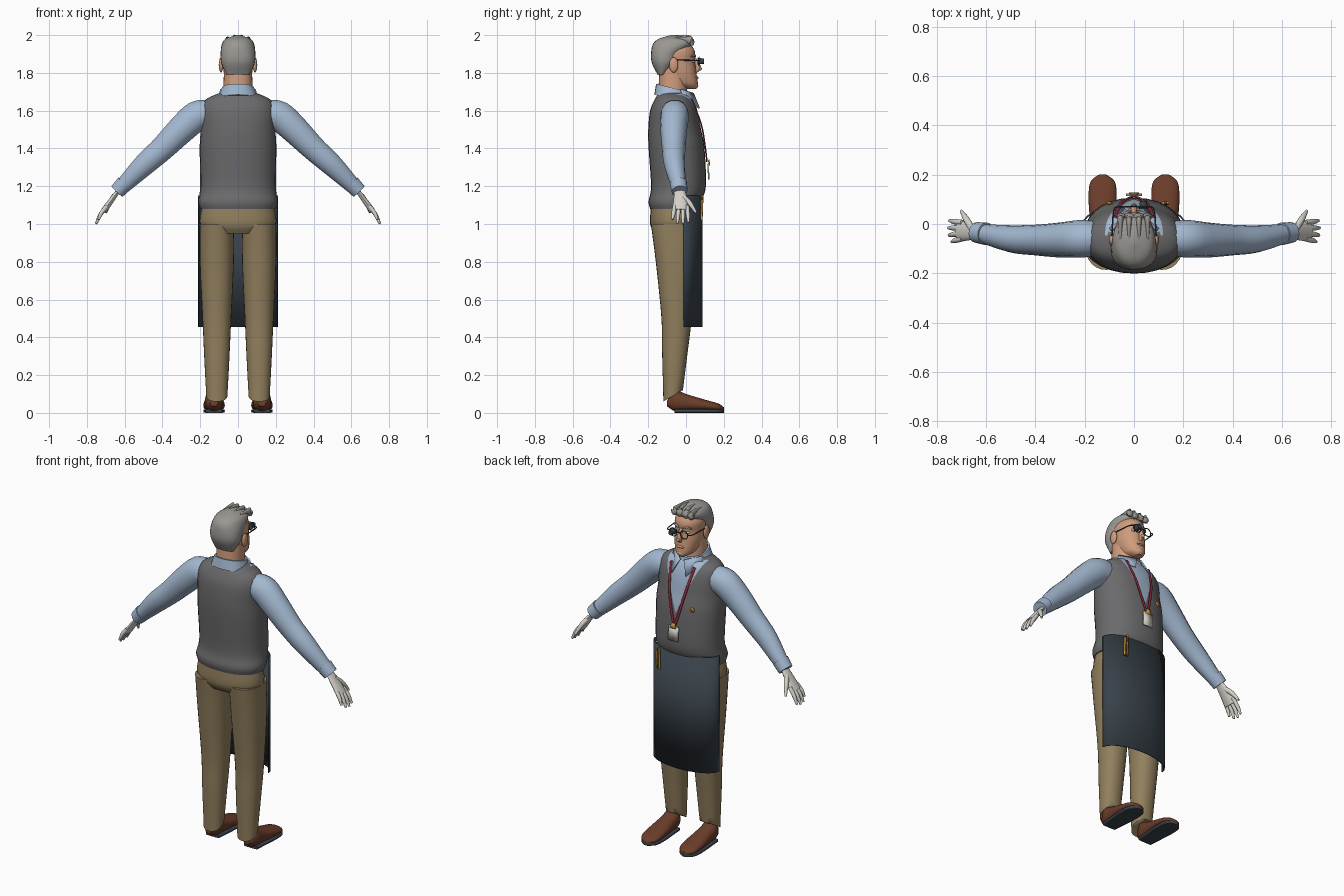
import bpy, bmesh, math
from mathutils import Vector, Matrix

cube = bpy.data.objects.get("Cube")
if cube:
    bpy.data.objects.remove(cube)


def material(name, code):
    channels = [part / 255 for part in bytes.fromhex(code)]
    colour = [((value + 0.055) / 1.055) ** 2.4 for value in channels] + [1]
    mat = bpy.data.materials.new(name)
    mat.use_nodes = True
    mat.diffuse_color = colour
    mat.node_tree.nodes["Principled BSDF"].inputs["Base Color"].default_value = colour
    return mat


VEST = material("vest_grey", "6b6a6c")
SHIRT = material("shirt_blue", "a3b8d0")
TAN = material("trouser_tan", "92805e")
DARK = material("charcoal", "39424a")
SKIN = material("skin", "cf9c7c")
HAIR = material("hair_grey", "9b9893")
SHOE = material("shoe_brown", "6b3d2a")
PALE = material("glove_white", "d3d1c9")
RED = material("lanyard_red", "8a2a3c")
GOLD = material("gold", "c49a3c")


def finish(name, bm, mat, mirror=False, thick=0):
    bmesh.ops.recalc_face_normals(bm, faces=bm.faces)
    mesh = bpy.data.meshes.new(name)
    bm.to_mesh(mesh)
    bm.free()
    mesh.materials.append(mat)
    mesh.shade_smooth()
    mesh.set_sharp_from_angle(angle=0.8)
    part = bpy.data.objects.new(name, mesh)
    bpy.context.collection.objects.link(part)
    if thick:
        part.modifiers.new("thickness", "SOLIDIFY").thickness = thick
    if mirror:
        part.modifiers.new("mirror", "MIRROR")
    return part


def smooth_rows(rows, steps):
    # Catmull-Rom curve through the section rows
    result = []
    padded = [rows[0], *rows, rows[-1]]
    for before, start, end, after in zip(padded, padded[1:], padded[2:], padded[3:]):
        for step in range(steps):
            t = step / steps
            result.append([b + t * (c - a) / 2 + t * t * (a - 2.5 * b + 2 * c - d / 2)
                           + t ** 3 * (1.5 * (b - c) + (d - a) / 2)
                           for a, b, c, d in zip(before, start, end, after)])
    return result + [list(rows[-1])]


def bridge_rings(rings, power, segments):
    # each ring is a centre and two half axes of a superellipse
    bm = bmesh.new()
    loops = []
    for centre, across, along in rings:
        loop = []
        for i in range(segments):
            angle = math.tau * i / segments
            c, s = [math.copysign(abs(f) ** (2 / power), f) for f in (math.cos(angle), math.sin(angle))]
            loop.append(bm.verts.new(centre + across * c + along * s))
        loops.append(loop)
    for lower, upper in zip(loops, loops[1:]):
        for i in range(segments):
            bm.faces.new((lower[i - 1], lower[i], upper[i], upper[i - 1]))
    bm.faces.new(loops[0])
    bm.faces.new(loops[-1])
    return bm


def stack(rows, x=0, upright=True, power=2.2, steps=5):
    # row: position, centre, half width, half depth (half height when not upright)
    rings = []
    for position, middle, width, depth in smooth_rows(rows, steps):
        centre = (x, middle, position) if upright else (x, position, middle)
        along = (0, depth, 0) if upright else (0, 0, depth)
        rings.append((Vector(centre), Vector((width, 0, 0)), Vector(along)))
    return bridge_rings(rings, power, 28)


def tube(rows, flat=1, steps=4, segments=14):
    # row: point and radius; flat scales the second radius
    rows = smooth_rows(rows, steps)
    points = [Vector(row[:3]) for row in rows]
    rings = []
    for i, point in enumerate(points):
        heading = (points[min(i + 1, len(points) - 1)] - points[max(i - 1, 0)]).normalized()
        guide = Vector((0, 1, 0)) if abs(heading.y) < 0.8 else Vector((1, 0, 0))
        side = heading.cross(guide).normalized()
        radius = rows[i][-1]
        rings.append((point, side.cross(heading) * radius, side * radius * flat))
    return bridge_rings(rings, 2, segments)


def lean(bm, slope, below):
    for vert in bm.verts:
        if vert.co.z < below:
            vert.co.z += slope * (vert.co.y + .07)
    return bm


def ball(name, location, size, mat, mirror=False):
    bm = bmesh.new()
    bmesh.ops.create_uvsphere(bm, u_segments=20, v_segments=12, radius=1,
                              matrix=Matrix.LocRotScale(Vector(location), None, Vector(size)))
    finish(name, bm, mat, mirror)


def plate(name, corners, mat, mirror=False):
    bm = bmesh.new()
    bm.faces.new([bm.verts.new(corner) for corner in corners])
    finish(name, bm, mat, mirror, thick=.008)


# Vest, cut along the V neck so the shirt shows
bm = stack([(1.08, -.065, .2, .125), (1.12, -.06, .21, .138), (1.2, -.04, .2, .145), (1.4, -.05, .203, .148),
            (1.5, -.06, .198, .14), (1.6, -.065, .198, .125), (1.66, -.065, .17, .1), (1.7, -.07, .08, .07)])


def on_chest(item):
    return all(vert.co.y > -.05 and vert.co.z > 1.3 for vert in item.verts)


for side in (1, -1):
    faces = [face for face in bm.faces if on_chest(face)]
    edges = {edge for face in faces for edge in face.edges}
    verts = {vert for face in faces for vert in face.verts}
    bmesh.ops.bisect_plane(bm, geom=[*faces, *edges, *verts], plane_co=(0, 0, 1.39), plane_no=(side, 0, -.4))
for face in bm.faces:
    middle = face.calc_center_median()
    face.material_index = int(on_chest(face) and abs(middle.x) < .4 * (middle.z - 1.39))
finish("vest", bm, VEST).data.materials.append(SHIRT)

# Collar
finish("collar", lean(stack([(1.66, -.068, .108, .1), (1.72, -.07, .086, .088)]), slope=-.25, below=2), SHIRT)
plate("collar_points", [(.01, .036, 1.69), (.09, -.03, 1.71), (.1, -.02, 1.67), (.045, .068, 1.61)], SHIRT, mirror=True)

# Sleeves and cuffs
finish("sleeves", tube([(.16, -.06, 1.58, .072), (.22, -.06, 1.57, .076), (.3, -.065, 1.5, .071), (.4, -.065, 1.4, .062),
                        (.5, -.06, 1.31, .055), (.63, -.035, 1.18, .036)], flat=1.08), SHIRT, mirror=True)
finish("cuffs", tube([(.6, -.04, 1.215, .046), (.64, -.034, 1.173, .042)]), SHIRT, mirror=True)

# Gloved hands with four fingers and a thumb
finish("palms", tube([(.63, -.035, 1.18, .027), (.66, -.03, 1.14, .035), (.71, -.03, 1.07, .042)], flat=.4), PALE, mirror=True)
for i, reach in enumerate((.92, 1, .96, .75)):
    knuckle = Vector((.695, .006 - .022 * i, 1.095))
    tip = knuckle + Vector((.057, .008 * (1 - i), -.095)) * reach
    joint = knuckle.lerp(tip, .5) + Vector((.006, 0, 0))
    finish("fingers", tube([(*knuckle, .011), (*joint, .011), (*tip, .006)]), PALE, mirror=True)
finish("thumbs", tube([(.655, -.02, 1.15, .014), (.68, .02, 1.11, .013), (.7, .053, 1.06, .006)]), PALE, mirror=True)

# Trousers with a slanted hem
finish("trouser_hips", stack([(1.1, -.07, .19, .115), (1, -.068, .202, .122), (.95, -.065, .15, .1)]), TAN)
legs = stack([(1, -.068, .09, .118), (.8, -.055, .09, .105), (.5, -.05, .076, .08), (.3, -.06, .067, .066),
              (.09, -.07, .056, .05)], x=.112)
finish("trouser_legs", lean(legs, slope=.6, below=.1), TAN, mirror=True)

# Shoes and the soles that follow their outline
outline = [(-.1, .05, .02, .015), (-.06, .065, .045, .055), (0, .055, .05, .045), (.1, .04, .057, .03),
           (.17, .03, .05, .02), (.2, .02, .015, .01)]
finish("shoes", stack(outline, x=.127, upright=False), SHOE, mirror=True)
soles = [(position, .01, width, .01) for position, _, width, _ in outline[1:]]
finish("soles", stack(soles, x=.127, upright=False, power=5), DARK, mirror=True)

# Apron: a curved sheet
bm = bmesh.new()
columns = []
for i in range(33):
    angle = math.pi * (i / 32 - .5)
    columns.append([bm.verts.new((.213 * math.sin(angle), .1 * math.cos(angle) - .012, z)) for z in (.455, 1.15)])
for (low, high), (next_low, next_high) in zip(columns, columns[1:]):
    bm.faces.new((low, next_low, next_high, high))
finish("apron", bm, DARK, thick=.006)

# Pencils in the apron
for x, top, mat in ((.118, 1.15, GOLD), (.127, 1.14, SHOE), (.136, 1.13, GOLD)):
    finish("pencil", tube([(x, .082, 1.02, .006), (x, .086, top, .006)]), mat)

# Lanyard, badge and pin
finish("lanyard", tube([(.078, .03, 1.66, .004), (.055, .08, 1.53, .004), (.03, .1, 1.42, .004),
                        (.006, .111, 1.33, .004)], flat=2), RED, mirror=True)
plate("badge", [(-.032, .116, 1.235), (.032, .116, 1.235), (.032, .114, 1.32), (-.032, .114, 1.32)], PALE)
plate("badge_clip", [(-.02, .119, 1.31), (.02, .119, 1.31), (.01, .117, 1.34), (-.01, .117, 1.34)], GOLD)
ball("pin", (-.1, .083, 1.43), (.014, .006, .014), GOLD)
ball("pin_centre", (-.1, .088, 1.43), (.006, .004, .006), RED)

# Neck and head
finish("neck", stack([(1.65, -.07, .08, .08), (1.82, -.07, .074, .07)]), SKIN)
finish("head", stack([(1.715, .03, .02, .025), (1.74, -.01, .055, .073), (1.8, -.035, .075, .09),
                      (1.86, -.053, .08, .1), (1.92, -.055, .08, .1), (1.98, -.06, .045, .06)]), SKIN)
finish("nose", tube([(0, .042, 1.88, .008), (0, .065, 1.83, .014), (0, .05, 1.805, .008)]), SKIN)
ball("nose_tip", (0, .074, 1.822), (.01, .011, .01), SKIN)
ball("lips", (0, .055, 1.775), (.026, .012, .007), SKIN)
ball("chin", (0, .05, 1.735), (.026, .015, .018), SKIN)
ball("ears", (.09, -.065, 1.842), (.012, .024, .04), SKIN, mirror=True)
ball("eyes", (.034, .037, 1.862), (.014, .01, .008), PALE, mirror=True)
ball("pupils", (.034, .044, 1.862), (.006, .005, .006), DARK, mirror=True)
finish("eyebrows", tube([(.014, .05, 1.886, .004), (.035, .045, 1.893, .006), (.06, .026, 1.886, .003)]), HAIR, mirror=True)

# Hair with swept back locks
finish("hair", stack([(1.79, -.13, .06, .02), (1.85, -.115, .088, .065), (1.9, -.105, .092, .08),
                      (1.95, -.07, .086, .106), (1.98, -.06, .066, .085), (2, -.06, .01, .02)]), HAIR)
for x in (.02, .055):
    drop = 4 * x * x
    finish("hair_locks", tube([(x, .03, 1.945, .008), (x, .03, 1.968, .014), (x, 0, 1.988 - drop, .01),
                               (x, -.06, 1.99 - drop, .006)], flat=1.6), HAIR, mirror=True)

# Spectacles with a magnifier over one eye
for side in (1, -1):
    bpy.ops.mesh.primitive_torus_add(location=(.036 * side, .07, 1.86), rotation=(math.pi / 2, 0, 0), major_radius=.024,
                                     minor_radius=.0025, major_segments=24, minor_segments=8)
    rim = bpy.context.object
    rim.name = "spectacle_rim"
    rim.data.materials.append(DARK)
    rim.data.shade_smooth()
finish("spectacle_arms", tube([(.06, .07, 1.865, .003), (.082, .055, 1.866, .003), (.09, -.06, 1.868, .003)]), DARK, mirror=True)
finish("spectacle_bridge", tube([(-.012, .072, 1.866, .003), (.012, .072, 1.866, .003)]), DARK)
finish("magnifier", stack([(.06, 1.862, .018, .018), (.094, 1.862, .014, .014)], x=.038, upright=False), DARK)
